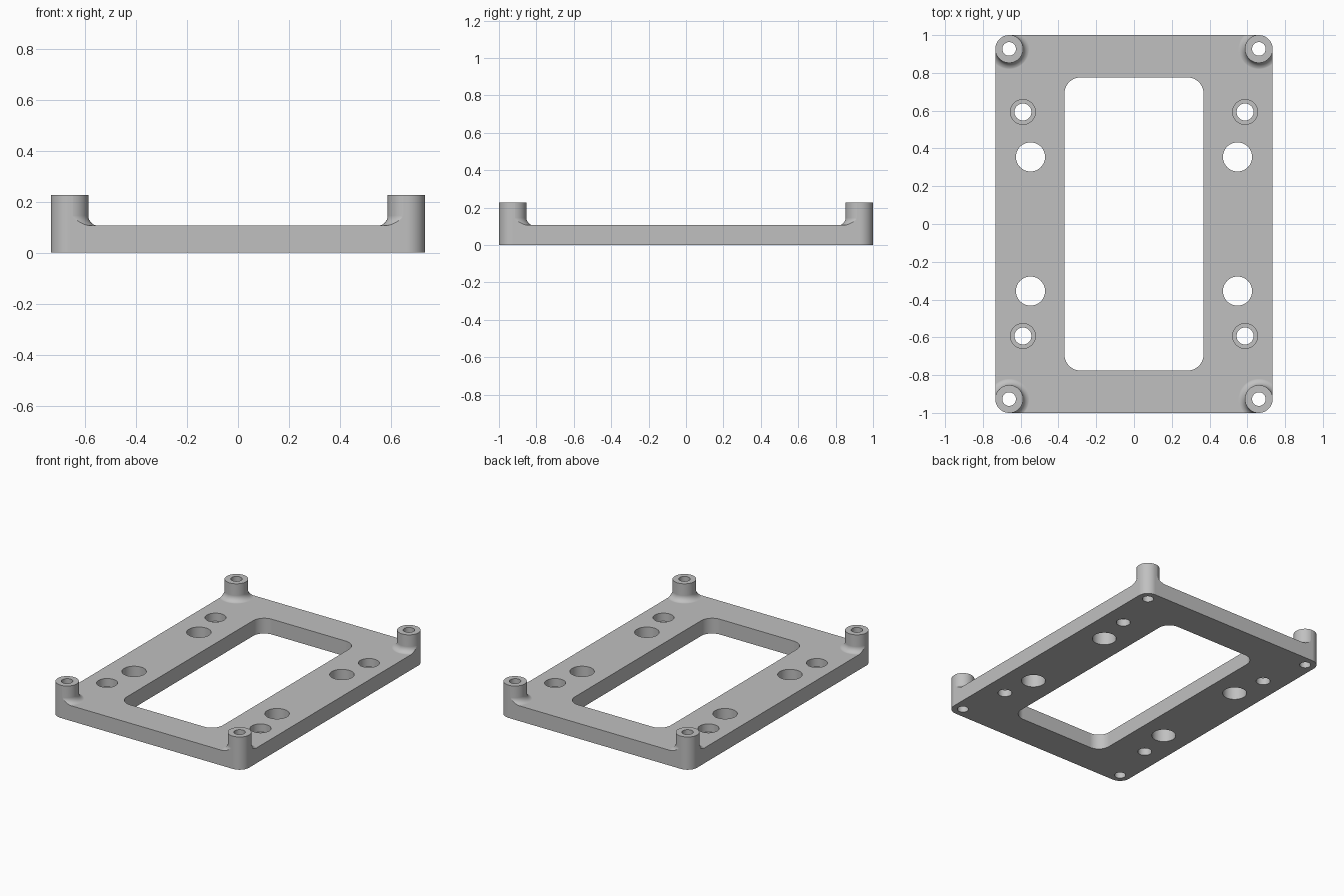
import bpy, bmesh
from math import sin, cos, pi, radians

if "Cube" in bpy.data.objects:
    bpy.data.objects.remove(bpy.data.objects["Cube"], do_unlink=True)

HALF_X, HALF_Y = 0.734, 1.0
PLATE_TOP, POST_TOP = 0.106, 0.227
CORNER = 0.073
POST = (HALF_X - CORNER, HALF_Y - CORNER)
FILLET = 0.04
SEG = 64

grey = bpy.data.materials.new("light grey")
grey.use_nodes = True
grey.diffuse_color = (0.53, 0.53, 0.53, 1)
grey.node_tree.nodes["Principled BSDF"].inputs["Base Color"].default_value = grey.diffuse_color


def loft(bm, rings):
    """Skin a stack of equal-sized rings and cap both ends."""
    loops = [[bm.verts.new(p) for p in ring] for ring in rings]
    for low, high in zip(loops, loops[1:]):
        n = len(low)
        for i in range(n):
            j = (i + 1) % n
            bm.faces.new((low[i], low[j], high[j], high[i]))
    bm.faces.new(loops[0][::-1])
    bm.faces.new(loops[-1])


def lathe(bm, x, y, profile):
    loft(bm, [[(x + r * cos(2 * pi * i / SEG), y + r * sin(2 * pi * i / SEG), z)
               for i in range(SEG)] for r, z in profile])


def four_lathes(bm, x, y, profile):
    for sx in (-1, 1):
        for sy in (-1, 1):
            lathe(bm, sx * x, sy * y, profile)


def rounded_block(bm, hx, hy, radius, z0, z1):
    outline = []
    steps = SEG // 4
    for quarter, (sx, sy) in enumerate(((1, 1), (-1, 1), (-1, -1), (1, -1))):
        for i in range(steps + 1):
            a = (quarter + i / steps) * pi / 2
            outline.append((sx * (hx - radius) + radius * cos(a),
                            sy * (hy - radius) + radius * sin(a)))
    loft(bm, [[(x, y, z) for x, y in outline] for z in (z0, z1)])


def make_object(name, bm):
    bmesh.ops.recalc_face_normals(bm, faces=bm.faces)
    mesh = bpy.data.meshes.new(name)
    bm.to_mesh(mesh)
    bm.free()
    mesh.materials.append(grey)
    obj = bpy.data.objects.new(name, mesh)
    bpy.context.collection.objects.link(obj)
    return obj


def combine(target, other, operation):
    mod = target.modifiers.new(operation.lower(), 'BOOLEAN')
    mod.operation = operation
    mod.solver = 'EXACT'
    mod.object = other
    bpy.context.view_layer.objects.active = target
    bpy.ops.object.modifier_apply(modifier=mod.name)
    bpy.data.objects.remove(other, do_unlink=True)


# Full-height blank with the outer outline
bm = bmesh.new()
rounded_block(bm, HALF_X, HALF_Y, CORNER, 0, POST_TOP)
frame = make_object("mounting_frame", bm)

# Oversized envelope: plate thickness plus posts flaring into it
bm = bmesh.new()
rounded_block(bm, 1.2, 1.4, 0.1, -0.1, PLATE_TOP)
envelope = make_object("envelope", bm)

post_r = CORNER + 0.001
flare = [(post_r + FILLET, 0.03)]
for i in range(11):
    a = i / 10 * pi / 2
    flare.append((post_r + FILLET * (1 - sin(a)),
                  PLATE_TOP - 0.0005 + FILLET * (1 - cos(a))))
flare.append((post_r, 0.4))
bm = bmesh.new()
four_lathes(bm, *POST, flare)
combine(envelope, make_object("post_flares", bm), 'UNION')
combine(frame, envelope, 'INTERSECT')

# Window, post bores, counterbored screw holes and large plain holes
bm = bmesh.new()
rounded_block(bm, 0.368, 0.776, 0.085, -0.1, 0.4)
four_lathes(bm, *POST, [(0.036, -0.1), (0.036, 0.4)])
four_lathes(bm, 0.588, 0.593, [(0.045, -0.1), (0.045, 0.05), (0.066, 0.05), (0.066, 0.4)])
four_lathes(bm, 0.548, 0.355, [(0.077, -0.1), (0.077, 0.4)])
combine(frame, make_object("hole_cutters", bm), 'DIFFERENCE')

# Smooth curved walls, crisp edges, flat large faces
bpy.ops.object.select_all(action='DESELECT')
frame.select_set(True)
bpy.context.view_layer.objects.active = frame
bpy.ops.object.shade_smooth_by_angle(angle=radians(30))
weighted = frame.modifiers.new("flat_face_normals", 'WEIGHTED_NORMAL')
weighted.keep_sharp = True
